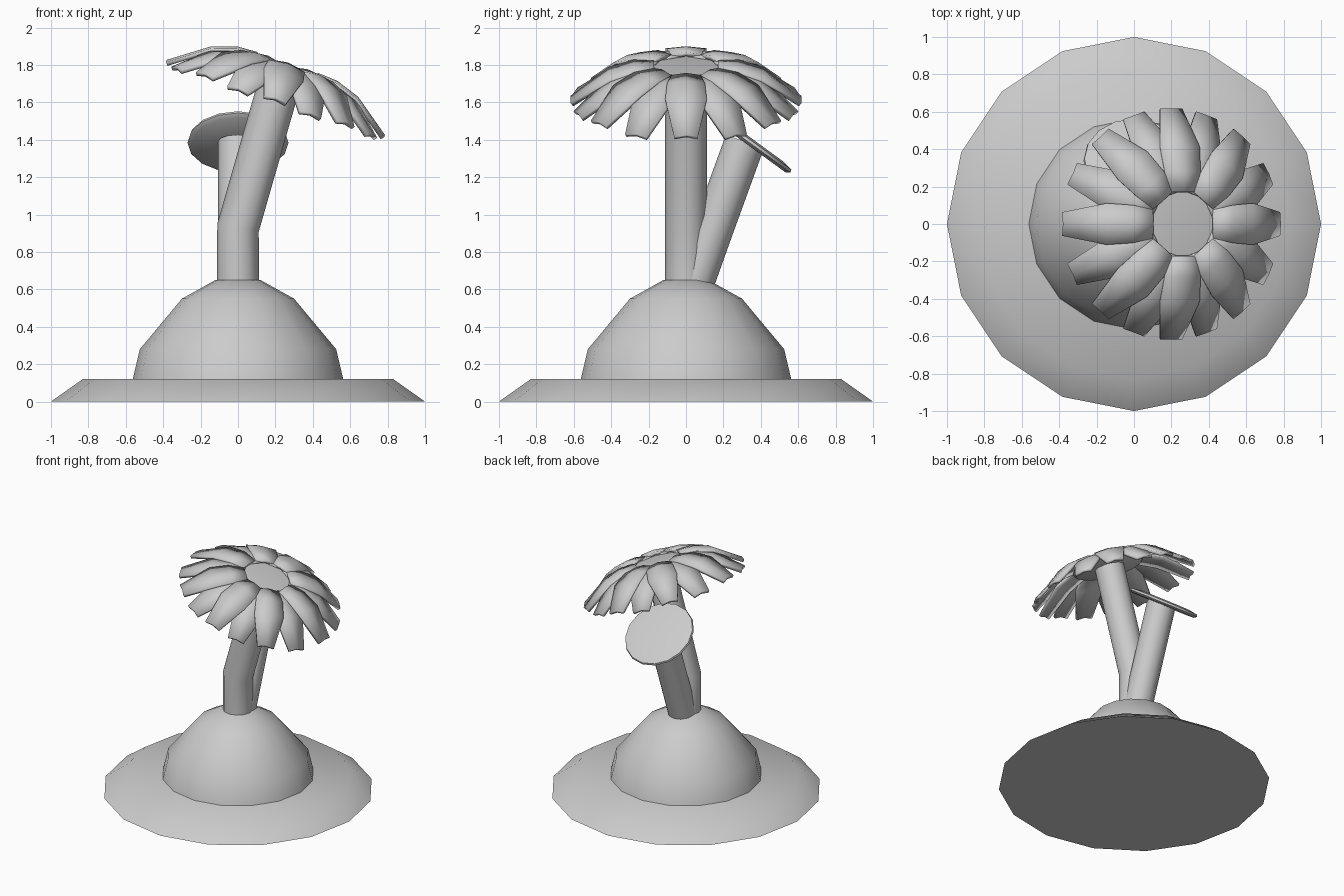
import bpy, math
from mathutils import Vector, Matrix

if "Cube" in bpy.data.objects:
    bpy.data.objects.remove(bpy.data.objects["Cube"])


def add_mesh(name, verts, faces, angle=40):
    mesh = bpy.data.meshes.new(name)
    mesh.from_pydata(verts, [], faces)
    ob = bpy.data.objects.new(name, mesh)
    bpy.context.collection.objects.link(ob)
    bpy.ops.object.select_all(action='DESELECT')
    ob.select_set(True)
    bpy.context.view_layer.objects.active = ob
    bpy.ops.object.mode_set(mode='EDIT')
    bpy.ops.mesh.select_all(action='SELECT')
    bpy.ops.mesh.normals_make_consistent(inside=False)
    bpy.ops.object.mode_set(mode='OBJECT')
    bpy.ops.object.shade_smooth_by_angle(angle=math.radians(angle))
    return ob


def loft(name, rings, n, angle=40):
    """Skin a list of (centre, axis, radius) rings, capped at both ends."""
    verts, faces = [], []
    for centre, axis, r in rings:
        side = Vector((0, 1, 0)).cross(axis)
        if side.length < 0.1:
            side = Vector((1, 0, 0))
        side.normalize()
        up = axis.cross(side).normalized()
        for i in range(n):
            a = math.tau * i / n
            verts.append(centre + (side * math.cos(a) + up * math.sin(a)) * r)
    for k in range(len(rings) - 1):
        for i in range(n):
            j = (i + 1) % n
            faces.append((k*n + i, k*n + j, (k+1)*n + j, (k+1)*n + i))
    faces += [tuple(range(n)), tuple(range((len(rings)-1)*n, len(rings)*n))]
    return add_mesh(name, verts, faces, angle)


def turned(name, profile, n=16, centre=(0, 0, 0), axis=(0, 0, 1), angle=40):
    c, ax = Vector(centre), Vector(axis).normalized()
    return loft(name, [(c + ax * h, ax, r) for r, h in profile], n, angle)


def stem(name, pts, r, n=12):
    pts = [Vector(p) for p in pts]
    rings = []
    for i, p in enumerate(pts):
        d = pts[min(i + 1, len(pts) - 1)] - pts[max(i - 1, 0)]
        rings.append((p, d.normalized(), r))
    return loft(name, rings, n)


# Round base plate and mound
turned('base_plate', [(1.0, 0), (0.83, 0.12)], angle=60)
turned('mound', [(0.565, 0.11), (0.525, 0.28), (0.30, 0.55), (0.12, 0.65)], angle=60)

# Two leaning stems
stem('main_stem', [(0, 0, 0.6), (0, 0, 0.93), (0.235, 0, 1.75)], 0.113)
stem('side_stem', [(0, 0.03, 0.6), (0, 0.155, 0.95), (0, 0.315, 1.39)], 0.108)

# Bare disc on the side stem
disc = [(0.25, -0.02), (0.27, -0.005), (0.265, 0.01), (0.2, 0.02)]
turned('side_disc', disc, centre=(0, 0.343, 1.388), axis=(0, 0.59, 0.81), angle=60)

# Flower head, tilted to +x
tilt = math.radians(19)
frame = Matrix.Translation((0.19, 0, 1.59)) @ Matrix.Rotation(tilt, 4, 'Y')
axis = frame.to_3x3() @ Vector((0, 0, 1))
turned('flower_centre', disc, centre=frame @ Vector((0, 0, 0.185)), axis=axis, angle=60)

# Drooping petals: (radius, height, half width) stations
stations = [(0.17, 0.205, 0.075), (0.28, 0.198, 0.1), (0.41, 0.155, 0.11), (0.61, 0.01, 0.062)]
COUNT = 16
for p in range(COUNT):
    t = math.tau * p / COUNT
    a = math.atan2(1.17 * math.sin(t), math.cos(t))
    lift = 0.008 if p % 2 == 0 else -0.008
    verts, faces = [], []
    turn = frame @ Matrix.Rotation(a, 4, 'Z')
    for r, h, w in stations:
        for s in (-1, 0, 1):
            crown = 0.012 if s == 0 else 0
            verts.append(turn @ Vector((r, s * w, h + lift + crown)))
    for k in range(len(stations) - 1):
        for s in range(2):
            i = k * 3 + s
            faces.append((i, i + 3, i + 4, i + 1))
    ob = add_mesh(f'petal_{p + 1}', verts, faces)
    mod = ob.modifiers.new('thickness', 'SOLIDIFY')
    mod.thickness = 0.022
    mod.offset = 0
